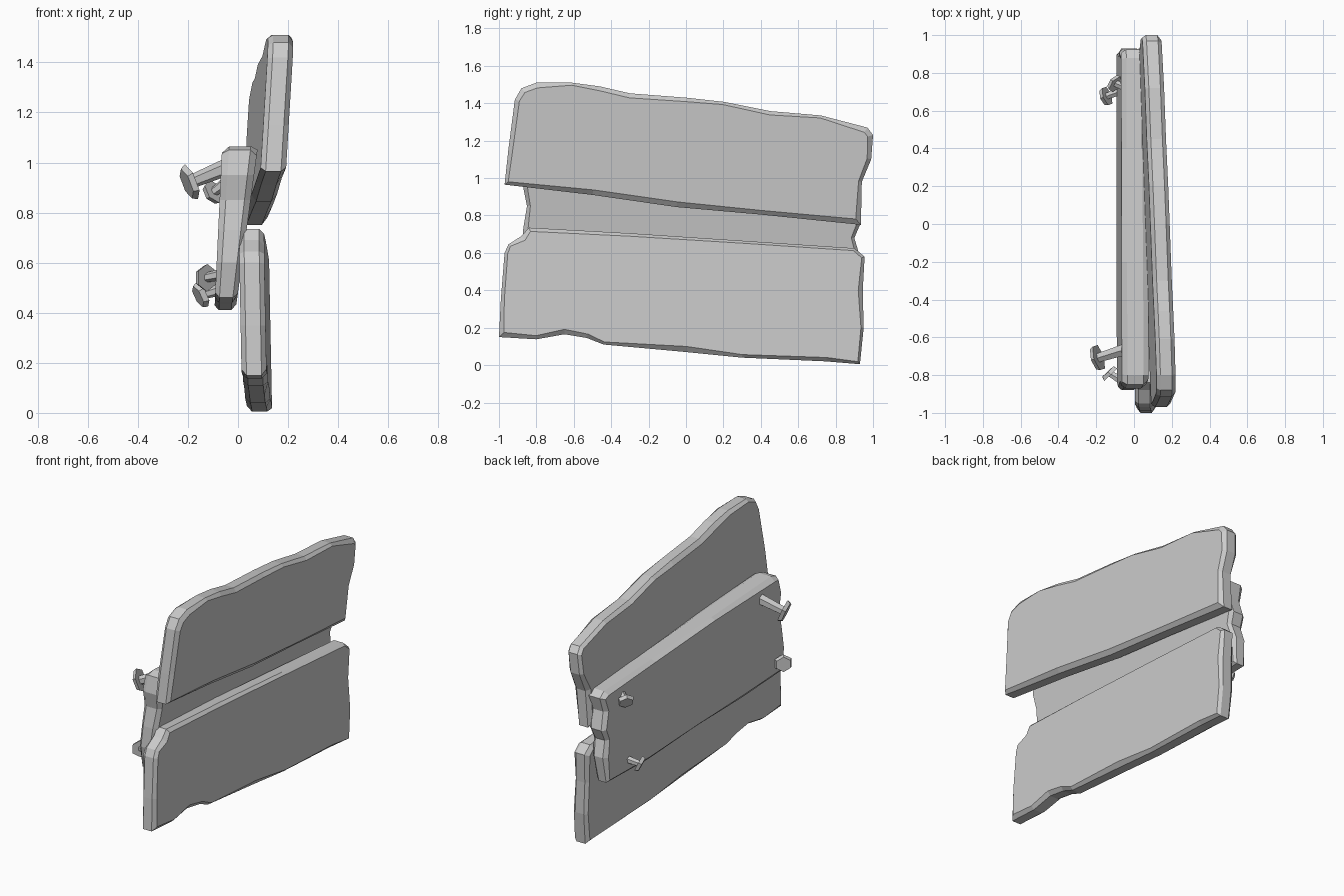
import bpy, bmesh, random
from mathutils import Vector

if "Cube" in bpy.data.objects:
    bpy.data.objects.remove(bpy.data.objects["Cube"])

random.seed(4)


def finish(name, bm):
    bmesh.ops.recalc_face_normals(bm, faces=bm.faces)
    me = bpy.data.meshes.new(name)
    bm.to_mesh(me)
    bm.free()
    ob = bpy.data.objects.new(name, me)
    bpy.context.collection.objects.link(ob)
    return ob


def inset_outline(pts, lo, hi):
    # move each clockwise outline point inward by a random chipped amount
    out = []
    n = len(pts)
    for i, p in enumerate(pts):
        a = (p - pts[i - 1]).normalized()
        b = (pts[(i + 1) % n] - p).normalized()
        na, nb = Vector((a.y, -a.x)), Vector((b.y, -b.x))
        m = (na + nb) / max(1 + na.dot(nb), 0.6)
        out.append(p + m * random.uniform(lo, hi))
    return out


def plank(name, outline, back, front, chip=(0.012, 0.03)):
    # clockwise (y, z) outline, lofted between two x planes with worn edges
    pts = [Vector(p) for p in outline]
    layers = [(0, inset_outline(pts, *chip)), (0.2, pts),
              (0.8, pts), (1, inset_outline(pts, *chip))]
    bm = bmesh.new()
    rings = []
    for t, ring in layers:
        rings.append([bm.verts.new((back(y, z) * (1 - t) + front(y, z) * t, y, z))
                      for y, z in ring])
    n = len(pts)
    for r0, r1 in zip(rings, rings[1:]):
        for i in range(n):
            j = (i + 1) % n
            bm.faces.new((r0[i], r0[j], r1[j], r1[i]))
    bm.faces.new(rings[0])
    bm.faces.new(rings[-1])
    return finish(name, bm)


def nail(name, base, head, r_head, r_shaft, tilt=(0, 0, 0)):
    base, head = Vector(base), Vector(head)
    bm = bmesh.new()

    def prism(a, b, ra, rb, axis, sides):
        q = axis.to_track_quat('Z', 'Y')
        geo = bmesh.ops.create_cone(bm, cap_ends=True, segments=sides,
                                    radius1=ra, radius2=rb, depth=(b - a).length)
        for v in geo['verts']:
            v.co = q @ v.co + (a + b) / 2

    d = (head - base).normalized()
    prism(base - d * 0.03, head, r_shaft, r_shaft * 0.75, d, 6)
    h = (d + Vector(tilt)).normalized()
    prism(head - h * 0.01, head + h * 0.012, r_head, r_head * 0.85, h, 6)
    return finish(name, bm)


# upper plank
def upper_back(y, z):
    return 0.09 + 0.065 * (z - 0.97) - 0.033 * (y + 0.96)

plank("upper_plank",
      [(-0.97, 0.965), (-0.95, 1.15), (-0.915, 1.42), (-0.88, 1.48), (-0.8, 1.51),
       (-0.61, 1.51), (-0.46, 1.49), (-0.3, 1.453), (0, 1.43), (0.2, 1.408),
       (0.45, 1.358), (0.72, 1.335), (0.97, 1.27), (1.0, 1.23), (0.99, 1.1),
       (0.94, 0.98), (0.935, 0.75), (0.4, 0.805), (-0.05, 0.845), (-0.5, 0.91)],
      upper_back, lambda y, z: upper_back(y, z) + 0.102)


# middle plank, nailed behind the other two
def middle_back(y, z):
    return -0.065 + 0.047 * (z - 1.03)

plank("middle_plank",
      [(-0.85, 0.46), (-0.88, 0.6), (-0.87, 0.73), (-0.85, 0.85), (-0.87, 0.95),
       (-0.85, 1.05), (-0.8, 1.065), (-0.2, 1.035), (0.4, 1.0), (0.88, 0.98),
       (0.925, 0.95), (0.9, 0.86), (0.93, 0.75), (0.9, 0.68), (0.93, 0.58),
       (0.91, 0.42), (0.5, 0.41), (0, 0.435), (-0.45, 0.44)],
      middle_back, lambda y, z: middle_back(y, z) + 0.115 + 0.09 * (z - 0.75))


# lower plank
def lower_back(y, z):
    return 0.005 + 0.01 * (y + 1) - 0.02 * (z - 0.6)

plank("lower_plank",
      [(-1.0, 0.15), (-0.99, 0.35), (-0.97, 0.6), (-0.95, 0.645), (-0.88, 0.69),
       (-0.84, 0.735), (-0.3, 0.705), (0.3, 0.665), (0.9, 0.625), (0.955, 0.58),
       (0.945, 0.4), (0.95, 0.2), (0.93, 0.005), (0.75, 0.02), (0.3, 0.04),
       (0, 0.07), (-0.44, 0.11), (-0.53, 0.145), (-0.65, 0.165), (-0.8, 0.138)],
      lower_back, lambda y, z: lower_back(y, z) + 0.1)

# four bent nails in the back of the middle plank
nail("nail_upper_front", (-0.05, -0.665, 0.98), (-0.195, -0.71, 0.92), 0.075, 0.036)
nail("nail_lower_front", (-0.08, -0.82, 0.55), (-0.13, -0.79, 0.54), 0.055, 0.025, (0, 0.4, 0.2))
nail("nail_upper_rear", (-0.06, 0.73, 0.91), (-0.1, 0.745, 0.88), 0.052, 0.025, (0, 0.4, 0))
nail("nail_lower_rear", (-0.08, 0.7, 0.49), (-0.15, 0.675, 0.47), 0.055, 0.025, (0, 0, -0.2))
